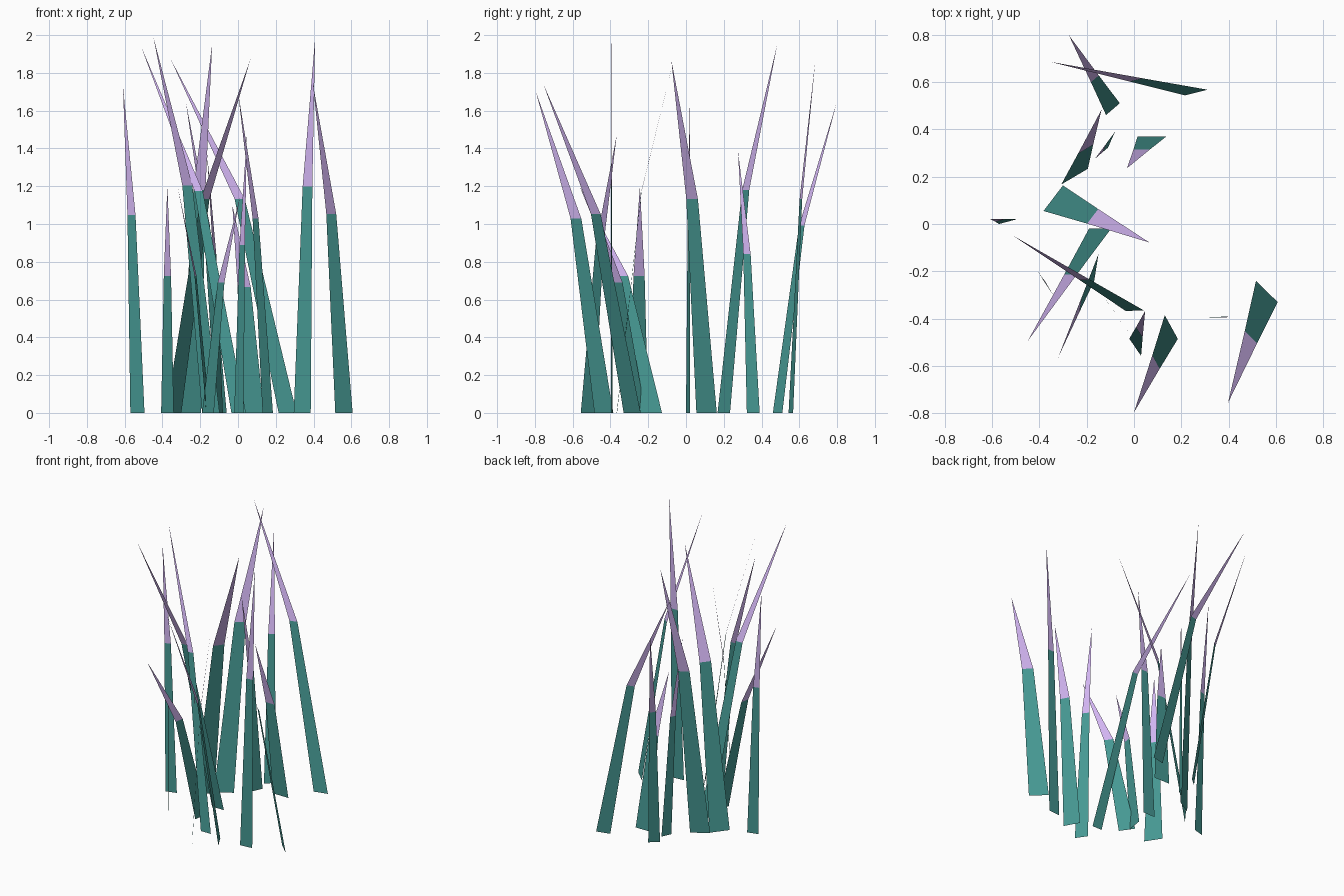
import bpy
from mathutils import Vector


def material(name, color):
    m = bpy.data.materials.new(name)
    m.diffuse_color = (*color, 1)
    return m


TEAL = material("teal_stem", (0.061, 0.315, 0.290))
LAVENDER = material("lavender_tip", (0.64, 0.46, 0.88))

BEND_HEIGHT = 0.605  # bend height as share of tip height
BEND_REACH = 0.41    # bend lean as share of tip lean
BEND_WIDTH = 0.57    # bend width as share of base width


def blade(index, left, right, tip):
    """One flat blade: a tapering teal quad with a lavender triangle on top."""
    l, r, t = Vector((*left, 0)), Vector((*right, 0)), Vector(tip)
    foot = (l + r) / 2
    half = (r - l) / 2 * BEND_WIDTH
    bend = foot.lerp(Vector((t.x, t.y, 0)), BEND_REACH)
    bend.z = t.z * BEND_HEIGHT
    mesh = bpy.data.meshes.new("grass_blade")
    mesh.from_pydata([l, r, bend + half, bend - half, t], [],
                     [(0, 1, 2, 3), (3, 2, 4)])
    mesh.materials.append(TEAL)
    mesh.materials.append(LAVENDER)
    mesh.polygons[1].material_index = 1
    obj = bpy.data.objects.new(f"grass_blade_{index:02d}", mesh)
    bpy.context.collection.objects.link(obj)


# base edge ends (x, y), tip (x, y, z)
BLADES = [
    # right side
    ((0.515, -0.24), (0.607, -0.33), (0.397, -0.755, 1.74)),
    ((0.13, -0.385), (0.185, -0.485), (0.00, -0.795, 1.70)),
    ((0.295, -0.398), (0.385, -0.39), (0.408, -0.393, 1.98)),
    # back
    ((0.215, 0.543), (0.31, 0.567), (-0.355, 0.685, 1.87)),
    ((-0.118, 0.46), (-0.06, 0.51), (-0.275, 0.797, 1.64)),
    ((-0.307, 0.167), (-0.195, 0.233), (-0.137, 0.483, 1.95)),
    ((-0.11, 0.322), (-0.08, 0.39), (-0.165, 0.275, 1.39)),
    ((0.015, 0.37), (0.137, 0.37), (-0.03, 0.235, 1.10)),
    # left and middle
    ((-0.382, 0.055), (-0.30, 0.163), (0.065, -0.078, 1.87)),
    ((-0.57, 0.00), (-0.495, 0.02), (-0.609, 0.022, 1.73)),
    ((-0.19, -0.02), (-0.097, -0.02), (-0.448, -0.493, 1.99)),
    # front
    ((-0.035, -0.367), (0.042, -0.365), (-0.513, -0.048, 1.94)),
    ((-0.02, -0.484), (0.03, -0.557), (0.047, -0.367, 1.47)),
    ((-0.19, -0.215), (-0.128, -0.305), (0.01, -0.507, 1.14)),
    ((-0.407, -0.20), (-0.34, -0.303), (-0.374, -0.244, 1.20)),
    ((-0.168, -0.24), (-0.15, -0.127), (-0.32, -0.563, 1.20)),
]

for i, (left, right, tip) in enumerate(BLADES, 1):
    blade(i, left, right, tip)
